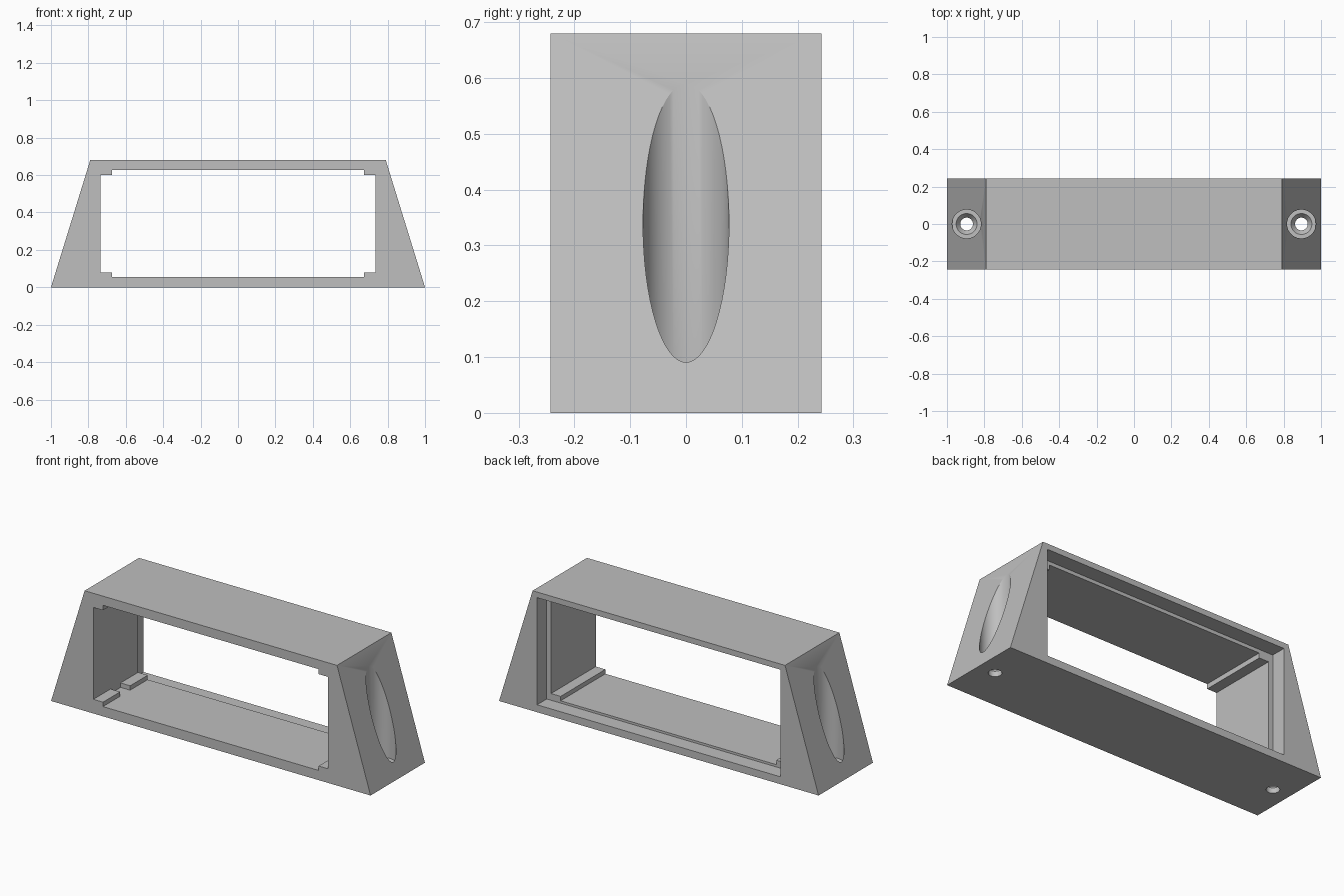
import bpy, bmesh, math
from mathutils import Matrix, Vector

if "Cube" in bpy.data.objects:
    bpy.data.objects.remove(bpy.data.objects["Cube"])

HALF_DEPTH = 0.243
HEIGHT = 0.68

grey = bpy.data.materials.new("plain grey")
grey.use_nodes = True
colour = (0.52, 0.52, 0.52, 1)
grey.diffuse_color = colour
grey.node_tree.nodes["Principled BSDF"].inputs["Base Color"].default_value = colour


def make_object(name, bm):
    bmesh.ops.recalc_face_normals(bm, faces=bm.faces)
    mesh = bpy.data.meshes.new(name)
    bm.to_mesh(mesh)
    bm.free()
    mesh.materials.append(grey)
    obj = bpy.data.objects.new(name, mesh)
    bpy.context.collection.objects.link(obj)
    return obj


def prism(name, outline, y0, y1):
    """Extrude an x-z outline from y0 to y1."""
    bm = bmesh.new()
    face = bm.faces.new([bm.verts.new((x, y0, z)) for x, z in outline])
    extruded = bmesh.ops.extrude_face_region(bm, geom=[face])["geom"]
    verts = [v for v in extruded if isinstance(v, bmesh.types.BMVert)]
    bmesh.ops.translate(bm, verts=verts, vec=(0, y1 - y0, 0))
    return make_object(name, bm)


def block(name, x0, x1, y0, y1, z0, z1):
    return prism(name, [(x0, z0), (x1, z0), (x1, z1), (x0, z1)], y0, y1)


def lathe(name, profile, x, steps=64):
    """Turn a radius-height profile around a vertical axis at x."""
    bm = bmesh.new()
    verts = [bm.verts.new((r, 0, z)) for r, z in profile]
    edges = [bm.edges.new(pair) for pair in zip(verts, verts[1:])]
    bmesh.ops.spin(bm, geom=verts + edges, cent=(0, 0, 0), axis=(0, 0, 1),
                   angle=math.tau, steps=steps, use_merge=False)
    bmesh.ops.remove_doubles(bm, verts=bm.verts, dist=1e-4)
    bmesh.ops.translate(bm, verts=bm.verts, vec=(x, 0, 0))
    return make_object(name, bm)


def cut(target, cutter):
    mod = target.modifiers.new(cutter.name, "BOOLEAN")
    mod.operation = "DIFFERENCE"
    mod.solver = "EXACT"
    mod.object = cutter
    bpy.context.view_layer.objects.active = target
    bpy.ops.object.modifier_apply(modifier=mod.name)
    bpy.data.objects.remove(cutter)


# Housing with sloping ends
housing = prism("housing", [(-1, 0), (1, 0), (0.79, HEIGHT), (-0.79, HEIGHT)],
                -HALF_DEPTH, HALF_DEPTH)

# Opening through the housing, leaving guide rails in its corners
right_half = [(0.675, 0.055), (0.675, 0.08), (0.735, 0.08),
              (0.735, 0.6), (0.675, 0.6), (0.675, 0.628)]
left_half = [(-x, z) for x, z in reversed(right_half)]
cut(housing, prism("opening", right_half + left_half, -0.4, 0.4))

# Rebate around the back of the opening
cut(housing, block("back_rebate", -0.762, 0.762, 0.157, 0.4, 0.042, 0.648))

# Gap in one lower guide rail
cut(housing, block("rail_gap", -0.735, -0.6, -0.09, 0.0, 0.055, 0.2))

# Screw wells in the sloping ends, with countersunk holes
well = [(0, -0.1), (0.034, -0.1), (0.034, 0.03), (0.056, 0.06),
        (0.077, 0.06), (0.077, 0.9), (0, 0.9)]
for side in (-1, 1):
    cut(housing, lathe("screw_well", well, side * 0.895))

# Smooth wells, crisp edges
bpy.ops.object.select_all(action="DESELECT")
housing.select_set(True)
bpy.context.view_layer.objects.active = housing
bpy.ops.object.shade_smooth_by_angle(angle=math.radians(25))
